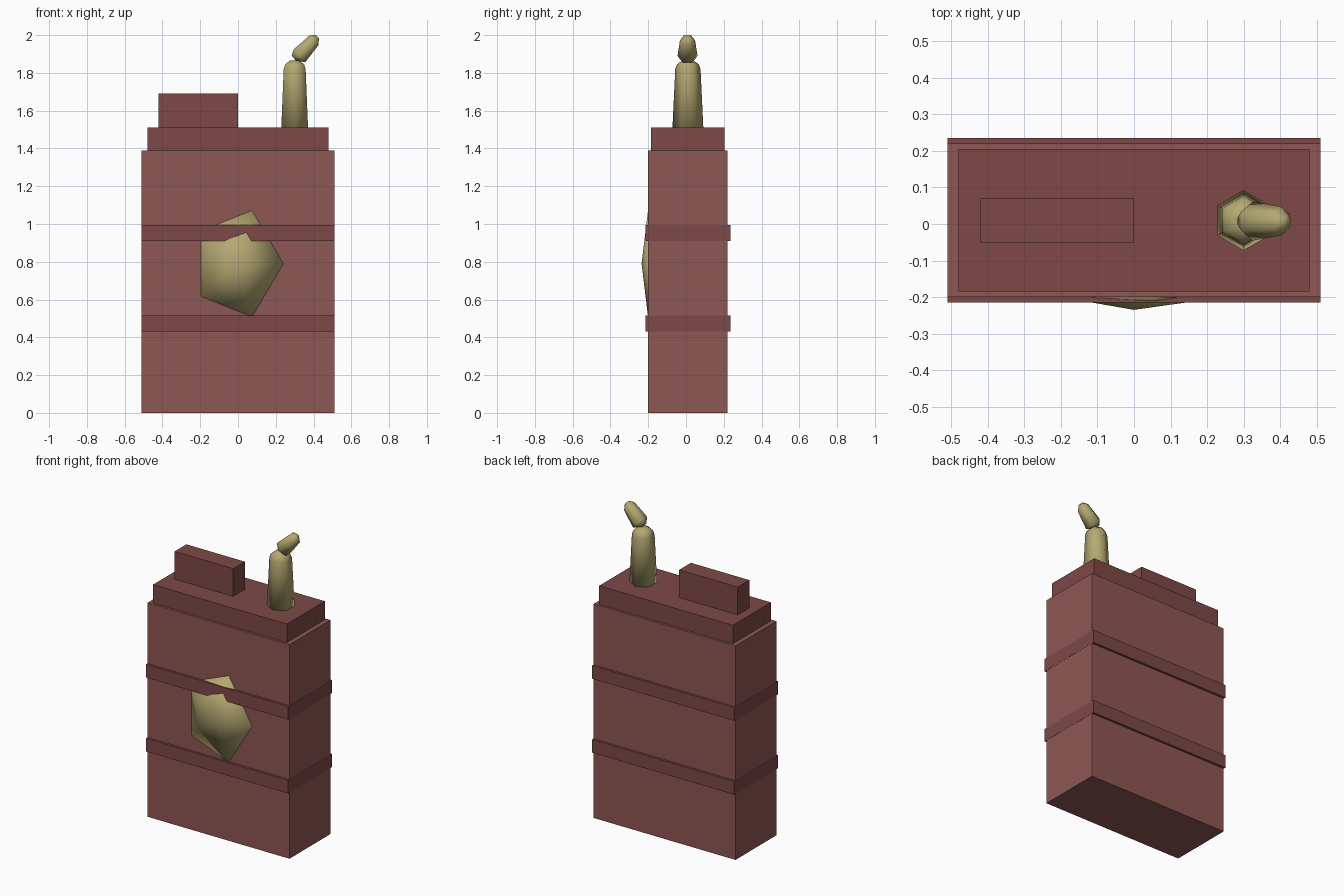
import bpy, bmesh, math
from mathutils import Vector

if "Cube" in bpy.data.objects:
    bpy.data.objects.remove(bpy.data.objects["Cube"])


def material(name, rgb):
    m = bpy.data.materials.new(name)
    m.diffuse_color = (*rgb, 1)
    m.use_nodes = True
    m.node_tree.nodes["Principled BSDF"].inputs["Base Color"].default_value = m.diffuse_color
    return m


RED = material("brick_red", (0.27, 0.095, 0.085))
DARK = material("dark_red", (0.205, 0.066, 0.062))
GOLD = material("dull_gold", (0.46, 0.39, 0.165))


def finish(name, bm, mat, smooth=False):
    bmesh.ops.recalc_face_normals(bm, faces=bm.faces)
    me = bpy.data.meshes.new(name)
    bm.to_mesh(me)
    bm.free()
    for p in me.polygons:
        p.use_smooth = smooth
    me.materials.append(mat)
    ob = bpy.data.objects.new(name, me)
    bpy.context.collection.objects.link(ob)
    return ob


def box(name, x, y, z, mat):
    bm = bmesh.new()
    bmesh.ops.create_cube(bm, size=1)
    for v in bm.verts:
        v.co = [(a + b) / 2 + c * (b - a) for (a, b), c in zip((x, y, z), v.co)]
    return finish(name, bm, mat)


def hex_loft(name, rings, axis, mat):
    """Six-sided loft; rings are (centre, radius), corners point along y."""
    w = Vector((0, 1, 0))
    u = w.cross(Vector(axis).normalized())
    bm = bmesh.new()
    loops = []
    for centre, r in rings:
        loops.append([bm.verts.new(Vector(centre) + r * (w * math.cos(k * math.pi / 3)
                      + u * math.sin(k * math.pi / 3))) for k in range(6)])
    for a, b in zip(loops, loops[1:]):
        for k in range(6):
            bm.faces.new((a[k], a[(k + 1) % 6], b[(k + 1) % 6], b[k]))
    bm.faces.new(loops[0])
    bm.faces.new(loops[-1])
    return finish(name, bm, mat, True)


# Main block, stepped lid and handle block
box("body", (-0.51, 0.51), (-0.20, 0.22), (0, 1.39), RED)
box("lid", (-0.48, 0.48), (-0.185, 0.205), (1.385, 1.51), DARK)
box("top_block", (-0.42, 0), (-0.05, 0.07), (1.505, 1.69), DARK)

# Two raised bands
for name, z in (("lower_band", 0.43), ("upper_band", 0.91)):
    box(name, (-0.511, 0.511), (-0.215, 0.235), (z, z + 0.085), DARK)

# Nozzle with rounded shoulder
hex_loft("nozzle", [((0.3, 0.01, 1.505), 0.082), ((0.3, 0.01, 1.82), 0.067),
                    ((0.3, 0.01, 1.845), 0.058), ((0.3, 0.01, 1.865), 0.03)],
         (0, 0, 1), GOLD)

# Tilted tip above the nozzle
hex_loft("nozzle_tip", [((0.295, 0.008, 1.878), 0.019), ((0.325, 0.008, 1.89), 0.053),
                        ((0.402, 0.008, 1.972), 0.040), ((0.42, 0.008, 1.992), 0.015)],
         (0.125, 0, 0.114), GOLD)

# Flattened faceted emblem bulging from the front
bm = bmesh.new()
bmesh.ops.create_icosphere(bm, subdivisions=1, radius=1)
for v in bm.verts:
    x, y, z = v.co
    v.co = (0.268 * x, -0.174 - 0.061 * z, 0.79 + 0.329 * y)
finish("front_boss", bm, GOLD, True)
